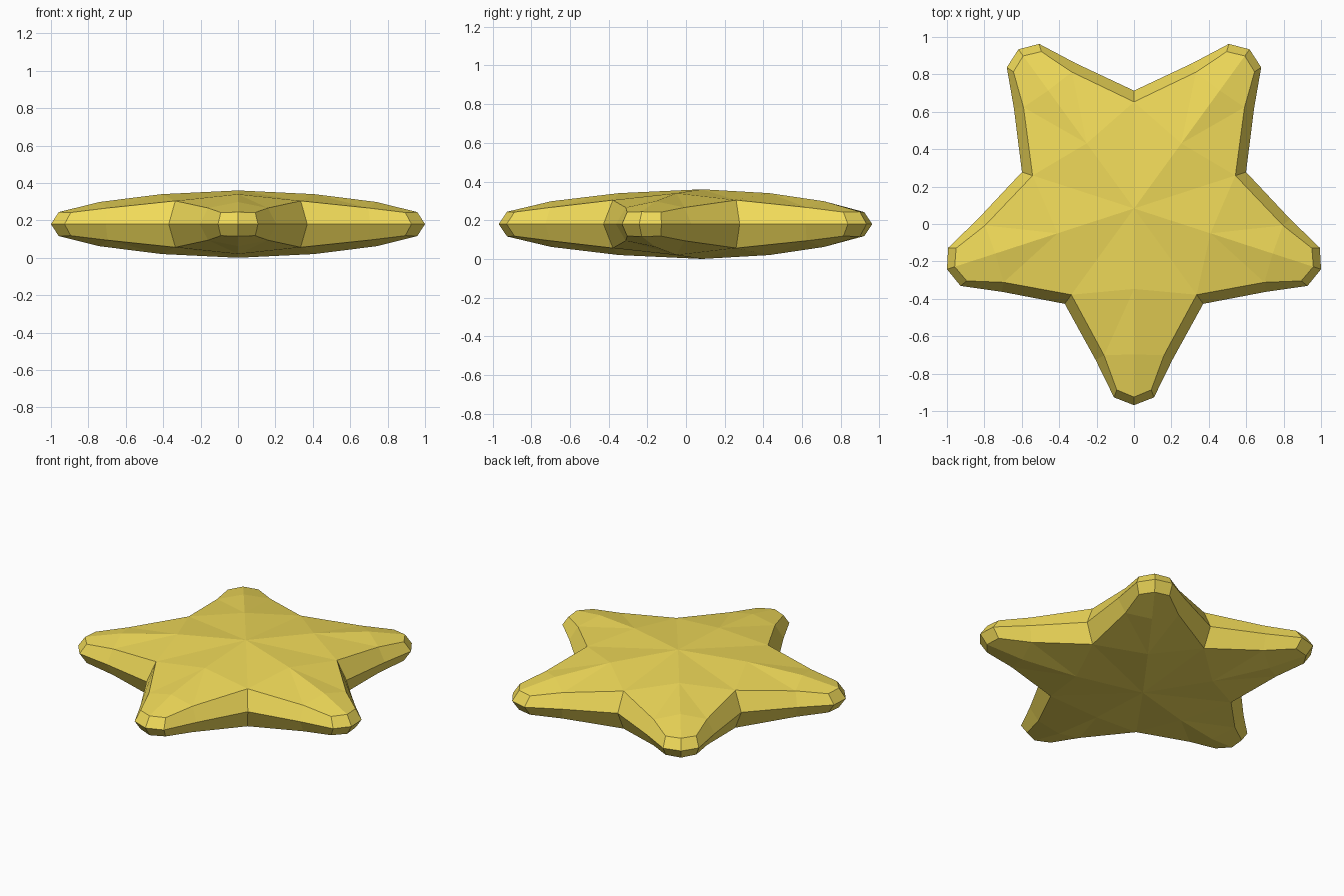
import bpy, bmesh
from math import radians, cos, sin

if "Cube" in bpy.data.objects:
    bpy.data.objects.remove(bpy.data.objects["Cube"])

CENTER_Y, HALF_H = 0.083, 0.18

# One half-arm: (distance along arm, sideways offset, height above the mid-plane)
N = 0.63    # outer notch radius
M = 0.57    # rim notch radius
C36, S36 = cos(radians(36)), sin(radians(36))
P = {
    "hub": (0, 0, 0.18),
    "ridge_a": (0.43, 0, 0.16), "ridge_b": (0.78, 0, 0.118), "ridge_tip": (1.008, 0, 0.064),
    "rim_notch": (M * C36, M * S36, 0.124), "rim_mid": (0.785, 0.16, 0.086),
    "rim_tip": (0.97, 0.092, 0.062),
    "out_notch": (N * C36, N * S36, 0), "out_mid": (0.81, 0.205, 0),
    "out_tip": (1.01, 0.107, 0), "out_end": (1.0515, 0, 0),
}
FACES = [
    ("hub", "ridge_a", "rim_notch"),
    ("ridge_a", "ridge_b", "rim_mid"), ("ridge_a", "rim_mid", "rim_notch"),
    ("ridge_b", "ridge_tip", "rim_tip", "rim_mid"),
    ("rim_notch", "rim_mid", "out_mid", "out_notch"),
    ("rim_mid", "rim_tip", "out_tip", "out_mid"),
    ("rim_tip", "ridge_tip", "out_end", "out_tip"),
]

# Five arms, mirrored left/right and top/bottom
bm = bmesh.new()
for arm in range(5):
    a = radians(-90 + 72 * arm)
    for side in (1, -1):
        for up in (1, -1):
            v = {}
            for name, (r, s, h) in P.items():
                s *= side
                v[name] = bm.verts.new((r * cos(a) - s * sin(a),
                                        r * sin(a) + s * cos(a) + CENTER_Y,
                                        HALF_H + h * up))
            for f in FACES:
                bm.faces.new([v[n] for n in f])
bmesh.ops.remove_doubles(bm, verts=bm.verts, dist=0.0005)
bmesh.ops.recalc_face_normals(bm, faces=bm.faces)

mesh = bpy.data.meshes.new("star")
bm.to_mesh(mesh)
bm.free()
star = bpy.data.objects.new("star", mesh)
bpy.context.collection.objects.link(star)

# Yellow
mat = bpy.data.materials.new("yellow")
mat.diffuse_color = (0.87, 0.70, 0.10, 1)
mat.use_nodes = True
mat.node_tree.nodes["Principled BSDF"].inputs["Base Color"].default_value = mat.diffuse_color
mesh.materials.append(mat)
